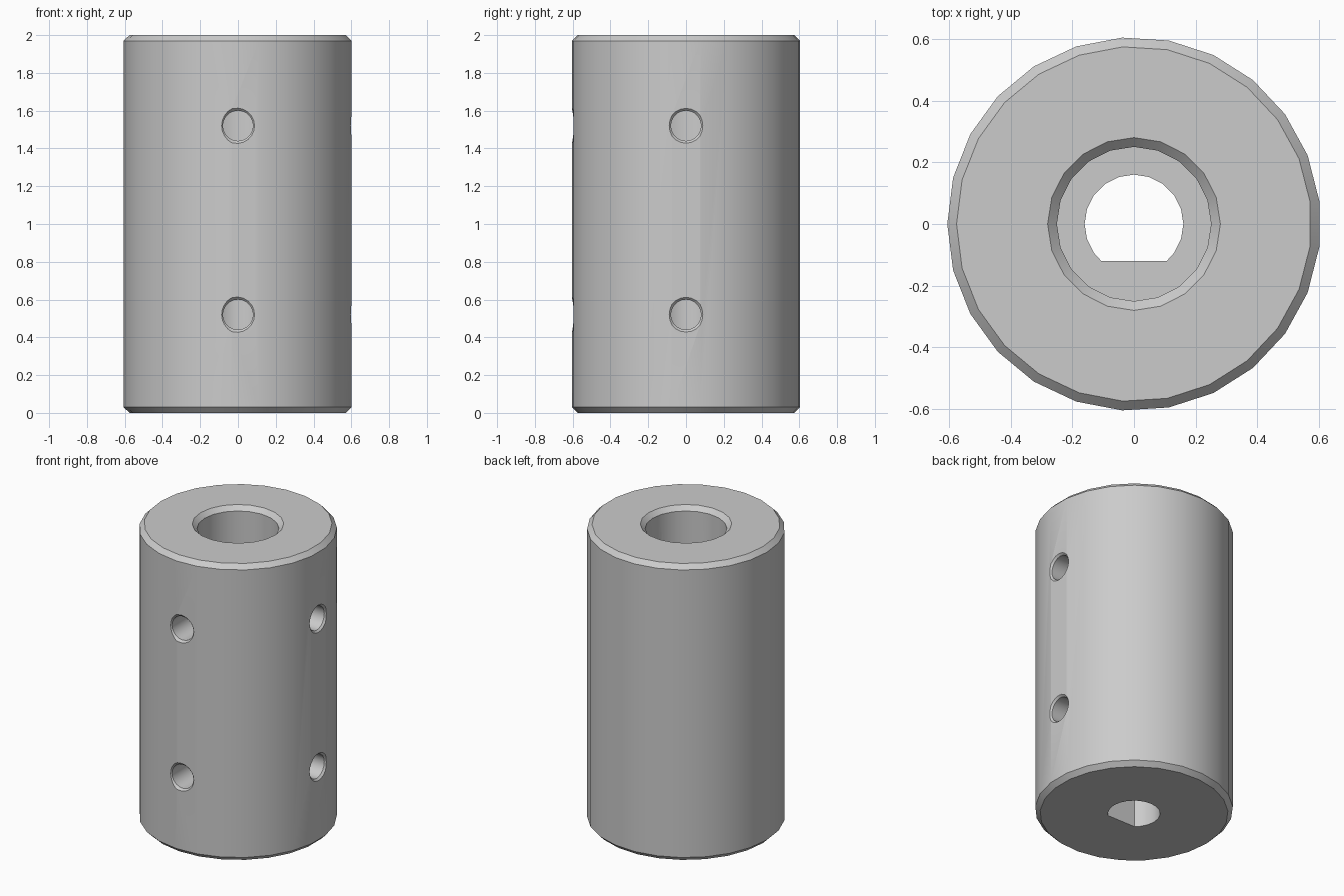
import bpy
import bmesh
from math import pi, sin, cos, radians, sqrt
from mathutils import Matrix

old = bpy.data.objects.get("Cube")
if old:
    bpy.data.objects.remove(old, do_unlink=True)

steel = bpy.data.materials.new("steel grey")
steel.use_nodes = True
GREY = (0.6, 0.6, 0.6, 1)
steel.diffuse_color = GREY
steel.node_tree.nodes["Principled BSDF"].inputs["Base Color"].default_value = GREY


def ring(radius, sides, start):
    return [(radius * cos(start + 2 * pi * i / sides),
             radius * sin(start + 2 * pi * i / sides)) for i in range(sides)]


def solid(name, sections, matrix=Matrix()):
    """Loft matching outlines, each given as (height, points), and cap the ends."""
    bm = bmesh.new()
    loops = [[bm.verts.new((x, y, z)) for x, y in pts] for z, pts in sections]
    for low, high in zip(loops, loops[1:]):
        n = len(low)
        for i in range(n):
            j = (i + 1) % n
            bm.faces.new((low[i], low[j], high[j], high[i]))
    bm.faces.new(loops[0][::-1])
    bm.faces.new(loops[-1])
    bm.transform(matrix)
    bmesh.ops.recalc_face_normals(bm, faces=bm.faces)
    mesh = bpy.data.meshes.new(name)
    bm.to_mesh(mesh)
    bm.free()
    mesh.materials.append(steel)
    obj = bpy.data.objects.new(name, mesh)
    bpy.context.collection.objects.link(obj)
    return obj


def turned(name, profile, sides, start=0, matrix=Matrix()):
    return solid(name, [(z, ring(r, sides, start)) for r, z in profile], matrix)


# Chamfered cylindrical body
body = turned("coupling_body", [(0.575, 0), (0.605, 0.03), (0.605, 1.97), (0.575, 2)],
              25, pi)

# Wide upper bore with a chamfered mouth
cutters = [turned("upper_bore", [(0.25, 1), (0.25, 1.97), (0.28, 2), (0.28, 2.1)], 20)]

# D-shaped lower bore with its flat towards the front
R, FLAT = 0.16, -0.12
half = sqrt(R * R - FLAT * FLAT)
arc = [p for p in ring(R, 20, 0) if p[1] > FLAT]
right_side = [p for p in arc if p[0] > 0 and p[1] < -0.001]
rest = [p for p in arc if p not in right_side]
d_outline = [(half, FLAT)] + right_side + rest + [(-half, FLAT)]
cutters.append(solid("d_bore", [(-0.1, d_outline), (1.1, d_outline)]))

# Countersunk set screw holes, two at the front and two on the left
for side, angle in (("front", -90), ("left", 0)):
    for level, z in (("lower", 0.52), ("upper", 1.52)):
        place = (Matrix.Translation((0, 0, z)) @ Matrix.Rotation(radians(angle), 4, 'Z')
                 @ Matrix.Rotation(radians(90), 4, 'Y'))
        cutters.append(turned(f"{side}_{level}_screw_hole",
                              [(0.08, 0.04), (0.08, 0.588), (0.112, 0.62), (0.112, 0.7)],
                              20, 0, place))

# Cut every hole out of the body
bpy.ops.object.select_all(action='DESELECT')
bpy.context.view_layer.objects.active = body
body.select_set(True)
for cutter in cutters:
    cutter.hide_render = True
    mod = body.modifiers.new(cutter.name, 'BOOLEAN')
    mod.operation = 'DIFFERENCE'
    mod.solver = 'EXACT'
    mod.object = cutter
    bpy.ops.object.modifier_apply(modifier=mod.name)
for cutter in cutters:
    bpy.data.objects.remove(cutter, do_unlink=True)

bpy.ops.object.shade_smooth_by_angle(angle=radians(30))
